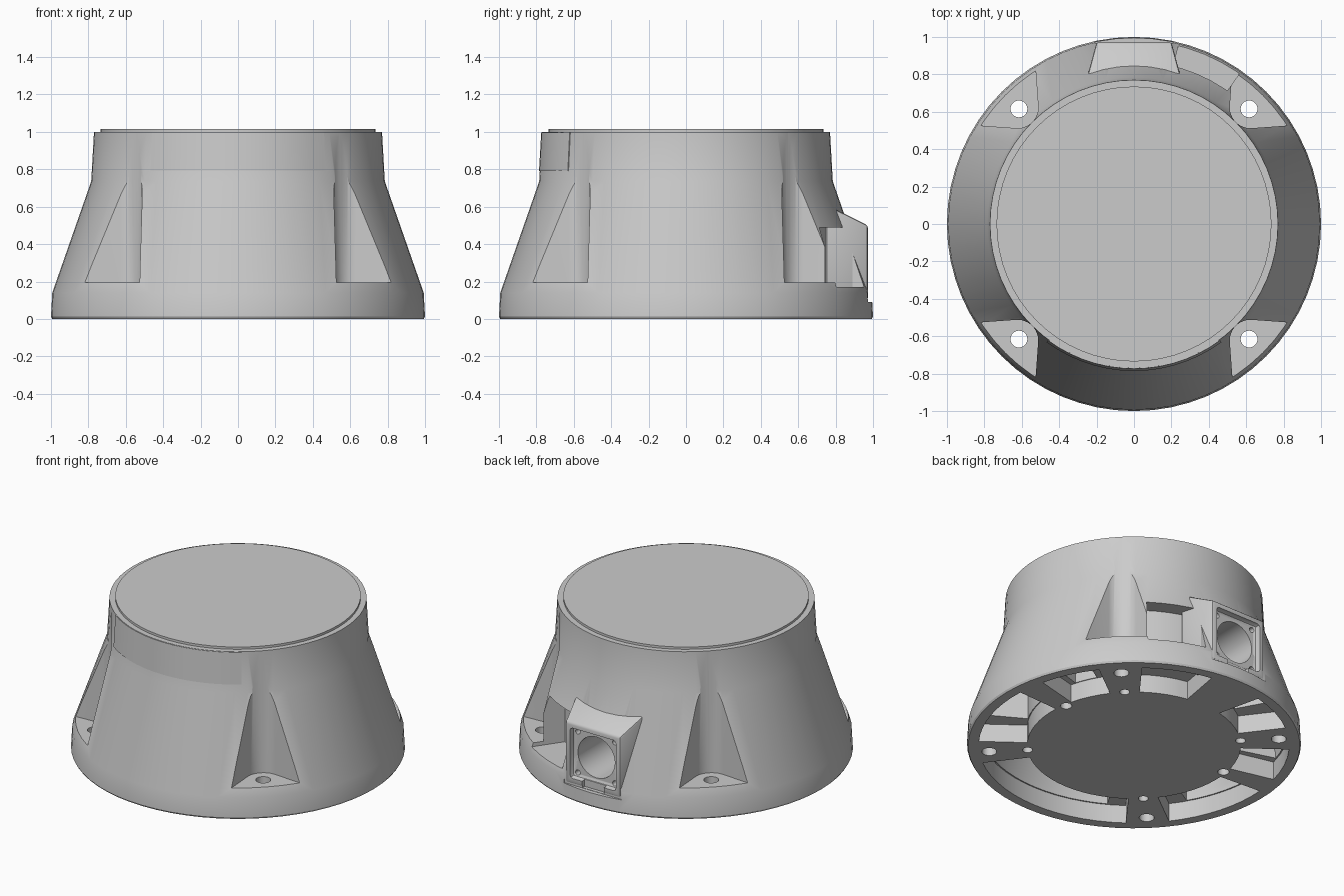
import bpy, bmesh
from math import sin, cos, radians, pi
from mathutils import Matrix, Vector

if "Cube" in bpy.data.objects:
    bpy.data.objects.remove(bpy.data.objects["Cube"])


def loft(name, rings, bevel=0):
    """Closed solid skinned through loops with equal point counts."""
    bm = bmesh.new()
    loops = [[bm.verts.new(p) for p in r] for r in rings]
    n = len(rings[0])
    for a, b in zip(loops, loops[1:]):
        for i in range(n):
            bm.faces.new((a[i], a[(i + 1) % n], b[(i + 1) % n], b[i]))
    bm.faces.new(loops[0])
    bm.faces.new(loops[-1])
    bmesh.ops.recalc_face_normals(bm, faces=bm.faces)
    if bevel:
        bmesh.ops.bevel(bm, geom=bm.edges[:], offset=bevel, segments=2,
                        profile=0.5, affect='EDGES')
    me = bpy.data.meshes.new(name)
    bm.to_mesh(me)
    bm.free()
    ob = bpy.data.objects.new(name, me)
    bpy.context.collection.objects.link(ob)
    return ob


def circle(r, z, n=64, c=(0, 0)):
    return [(c[0] + r * cos(2 * pi * i / n), c[1] + r * sin(2 * pi * i / n), z) for i in range(n)]


def sector(a0, a1, r0, r1, z):
    n = max(3, int((a1 - a0) / 5))
    ang = [radians(a0 + (a1 - a0) * i / n) for i in range(n + 1)]
    return ([(r1 * cos(a), r1 * sin(a), z) for a in ang] +
            [(r0 * cos(a), r0 * sin(a), z) for a in reversed(ang)])


def rect_y(hw, y, z0, z1):
    return [(-hw, y, z0), (hw, y, z0), (hw, y, z1), (-hw, y, z1)]


def bore(x, z, r, y0, y1, n=32):
    return loft("cutter", [[(x + r * cos(2 * pi * i / n), y, z + r * sin(2 * pi * i / n))
                            for i in range(n)] for y in (y0, y1)])


def cut(ob, cutter):
    cutter.hide_render = True
    m = ob.modifiers.new("cut", 'BOOLEAN')
    m.operation, m.solver, m.object = 'DIFFERENCE', 'EXACT', cutter
    bpy.context.view_layer.objects.active = ob
    bpy.ops.object.modifier_apply(modifier=m.name)
    bpy.data.objects.remove(cutter)


def smooth(ob, angle=30):
    bpy.ops.object.select_all(action='DESELECT')
    ob.select_set(True)
    bpy.context.view_layer.objects.active = ob
    bpy.ops.object.shade_smooth_by_angle(angle=radians(angle))


# Main conical body and its flat lid
body = loft("conical_body", [circle(r, z) for r, z in
            ((0.993, 0), (1.0, 0.012), (0.993, 0.14), (0.785, 0.735), (0.77, 1.0))])
lid = loft("top_lid", [circle(0.735, 0.98), circle(0.735, 1.015)])

# Four screw pockets on the diagonals: rounded inside, splayed outward
arc = [radians(131 + 98 * i / 12) for i in range(13)]
outline = [(0.88 + 0.11 * cos(a), 0.11 * sin(a)) for a in arc]
outline = [(1.15, 0.38)] + outline + [(1.15, -0.38)]
for k in range(4):
    a = radians(45 + 90 * k)
    rot = Matrix.Rotation(a, 3, 'Z')
    cut(body, loft("cutter", [[rot @ Vector((u, v, z)) for u, v in outline] for z in (0.195, 1.2)]))
    for r, rad, top in ((0.87, 0.045, 0.3), (0.64, 0.03, 0.13)):
        c = (r * cos(a), r * sin(a))
        cut(body, loft("cutter", [circle(rad, -0.1, 24, c), circle(rad, top, 24, c)]))

# Underside cavities: shallow near the screw bosses, deep between them
for lo, hi, d0, d1 in ((14, 37, 17, 30), (53, 80, 0, 0), (103, 127, 104, 119),
                       (143, 166, 150, 163), (176, 217, 178, 210),
                       (233, 307, 240, 300), (323, 363, 330, 361)):
    cut(body, loft("cutter", [sector(lo, hi, 0.64, 0.93, z) for z in (-0.05, 0.12)]))
    if d1:
        cut(body, loft("cutter", [sector(d0, d1, 0.645, r, z) for r, z in
                                  ((0.925, 0.05), (0.92, 0.16), (0.735, 0.68))]))

# Two extra blind holes under the base
for s in (-1, 1):
    c = (s * 0.615, 0.1)
    cut(body, loft("cutter", [circle(0.035, -0.1, 24, c), circle(0.035, 0.13, 24, c)]))

# Side window beside the connector and flat at the back of the base
cut(body, loft("cutter", [sector(55, 76, 0.77, 1.15, z) for z in (0.17, 0.49)]))
cut(body, loft("cutter", [rect_y(0.21, y, 0.09, 0.6) for y in (0.968, 1.2)]))

# Connector housing: tapered block with framed recess, bore and screw holes
housing = loft("connector_housing", [rect_y(0.26, 0.75, 0.10, 0.61),
                                     rect_y(0.2, 0.972, 0.10, 0.50)], bevel=0.012)
for ob in (body, housing):
    cut(ob, loft("cutter", [rect_y(0.168, y, 0.135, 0.468) for y in (0.935, 1.1)], bevel=0.02))
    cut(ob, bore(0, 0.30, 0.135, 0.6, 1.2))
    for x in (-0.135, 0.135):
        for z in (0.165, 0.435):
            cut(ob, bore(x, z, 0.017, 0.88, 1.0, 16))
    cut(ob, loft("cutter", [rect_y(0.08, y, 0.092, 0.15) for y in (0.945, 1.1)]))

# Thin curved label plate on the front of the collar
half = 36.5
plate = loft("front_plate", [sector(270 - half, 270 + half, 0.75, r, z)
                             for r, z in ((0.786, 0.79), (0.774, 0.998))])

for ob in (body, lid, housing, plate):
    smooth(ob)
